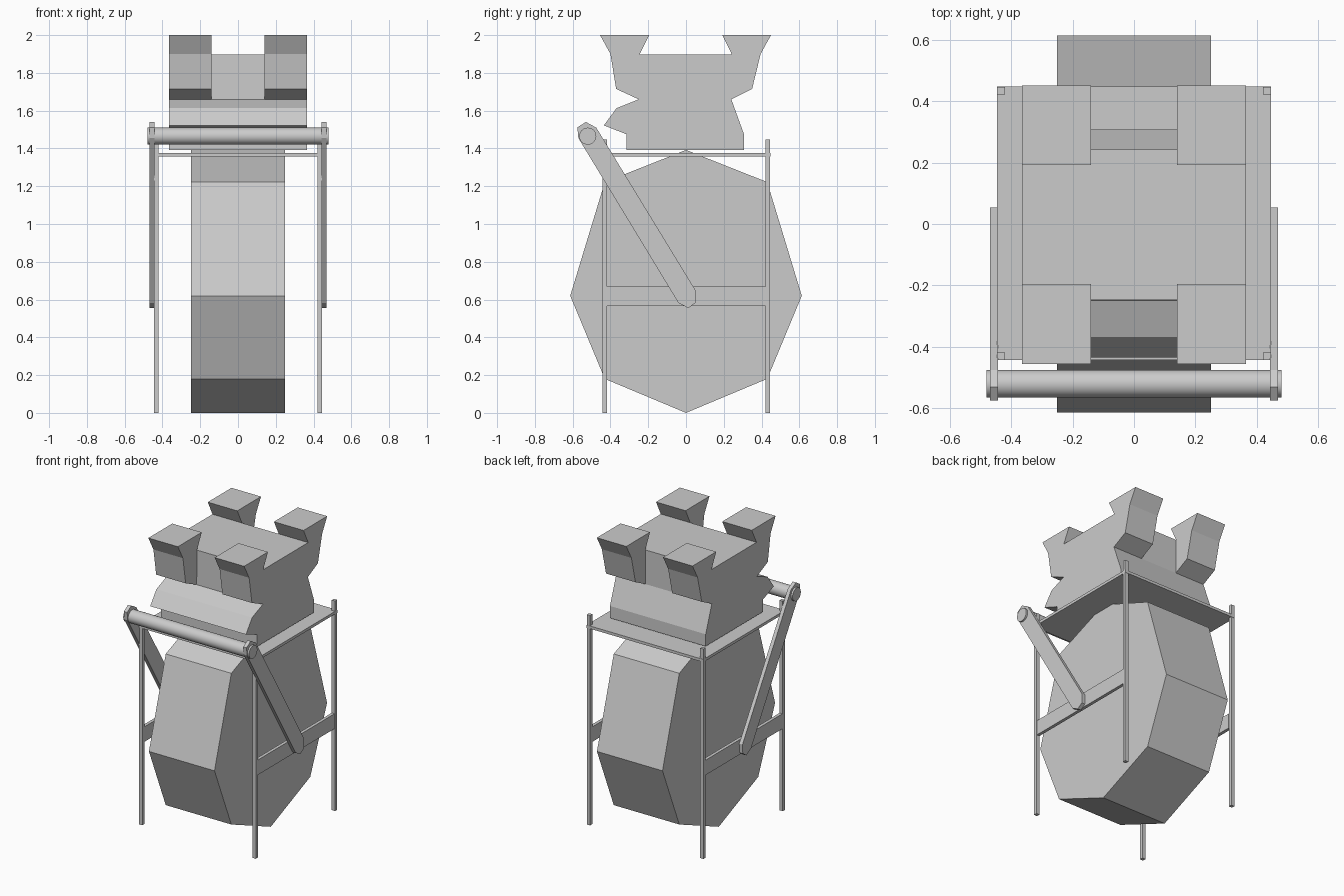
import bpy, bmesh, math
from mathutils import Matrix

if "Cube" in bpy.data.objects:
    bpy.data.objects.remove(bpy.data.objects["Cube"])


def finish(name, bm):
    bmesh.ops.remove_doubles(bm, verts=bm.verts, dist=0.0005)
    bmesh.ops.recalc_face_normals(bm, faces=bm.faces)
    mesh = bpy.data.meshes.new(name)
    bm.to_mesh(mesh)
    bm.free()
    obj = bpy.data.objects.new(name, mesh)
    bpy.context.collection.objects.link(obj)
    return obj


def face(bm, pts):
    bm.faces.new([bm.verts.new(p) for p in pts])


def strip(bm, profile, x0, x1):
    """Walls of a closed (y, z) profile between two x positions."""
    for (ya, za), (yb, zb) in zip(profile, profile[1:] + profile[:1]):
        face(bm, [(x0, ya, za), (x1, ya, za), (x1, yb, zb), (x0, yb, zb)])


def cap(bm, profile, x):
    face(bm, [(x, y, z) for y, z in profile])


def prism(name, profile, x0, x1):
    bm = bmesh.new()
    strip(bm, profile, x0, x1)
    cap(bm, profile, x0)
    cap(bm, profile, x1)
    return finish(name, bm)


def box(name, x0, x1, y0, y1, z0, z1):
    return prism(name, [(y0, z0), (y1, z0), (y1, z1), (y0, z1)], x0, x1)


# Eight-sided body
prism("body", [(0, 0), (0.43, 0.18), (0.613, 0.62), (0.43, 1.222), (0, 1.392),
               (-0.43, 1.222), (-0.613, 0.62), (-0.43, 0.18)], -0.25, 0.25)

# Thin shelf on top of the frame
box("shelf", -0.445, 0.445, -0.443, 0.447, 1.357, 1.376)

# Frame posts, side rails and slanted arms on both sides
arm = [(-0.04, 0.582), (0.012, 0.555), (0.05, 0.582), (0.053, 0.645),
       (-0.475, 1.51), (-0.53, 1.54), (-0.575, 1.512), (-0.57, 1.455)]
for side, s in (("left", -1), ("right", 1)):
    for end, y in (("front", -0.43), ("back", 0.433)):
        box(f"post_{end}_{side}", s * 0.42, s * 0.445, y - 0.012, y + 0.012, 0, 1.447)
    box(f"rail_{side}", s * 0.42, s * 0.442, -0.42, 0.42, 0.567, 0.67)
    prism(f"arm_{side}", arm, s * 0.443, s * 0.468)

# Round handle bar
bm = bmesh.new()
bmesh.ops.create_cone(bm, cap_ends=True, segments=32, radius1=0.045, radius2=0.045, depth=0.96,
                      matrix=Matrix.Translation((0, -0.52, 1.465)) @ Matrix.Rotation(math.pi / 2, 4, 'Y'))
bar = finish("handle_bar", bm)
bpy.context.view_layer.objects.active = bar
bar.select_set(True)
bpy.ops.object.shade_smooth_by_angle(angle=math.radians(40))

# Head block with four flared corner prongs
front_base = [(-0.25, 1.66), (-0.368, 1.613), (-0.435, 1.522), (-0.315, 1.475), (-0.315, 1.392)]
back_base = [(0.307, 1.392), (0.307, 1.475), (0.24, 1.66)]
back_prong = [(0.35, 1.715), (0.395, 1.9), (0.45, 2.0), (0.192, 2.0)]
front_prong = [(-0.195, 2.0), (-0.455, 2.0), (-0.4, 1.9), (-0.37, 1.715)]
top = [(0.243, 1.897), (-0.247, 1.897)]
core = front_base + back_base + top
full = front_base + back_base + back_prong + top + front_prong
bm = bmesh.new()
strip(bm, core, -0.14, 0.14)
for s in (-1, 1):
    strip(bm, full, s * 0.14, s * 0.365)
    cap(bm, full, s * 0.365)
    cap(bm, [back_base[-1]] + back_prong + [top[0]], s * 0.14)
    cap(bm, [top[1]] + front_prong + [front_base[0]], s * 0.14)
finish("head_block", bm)
